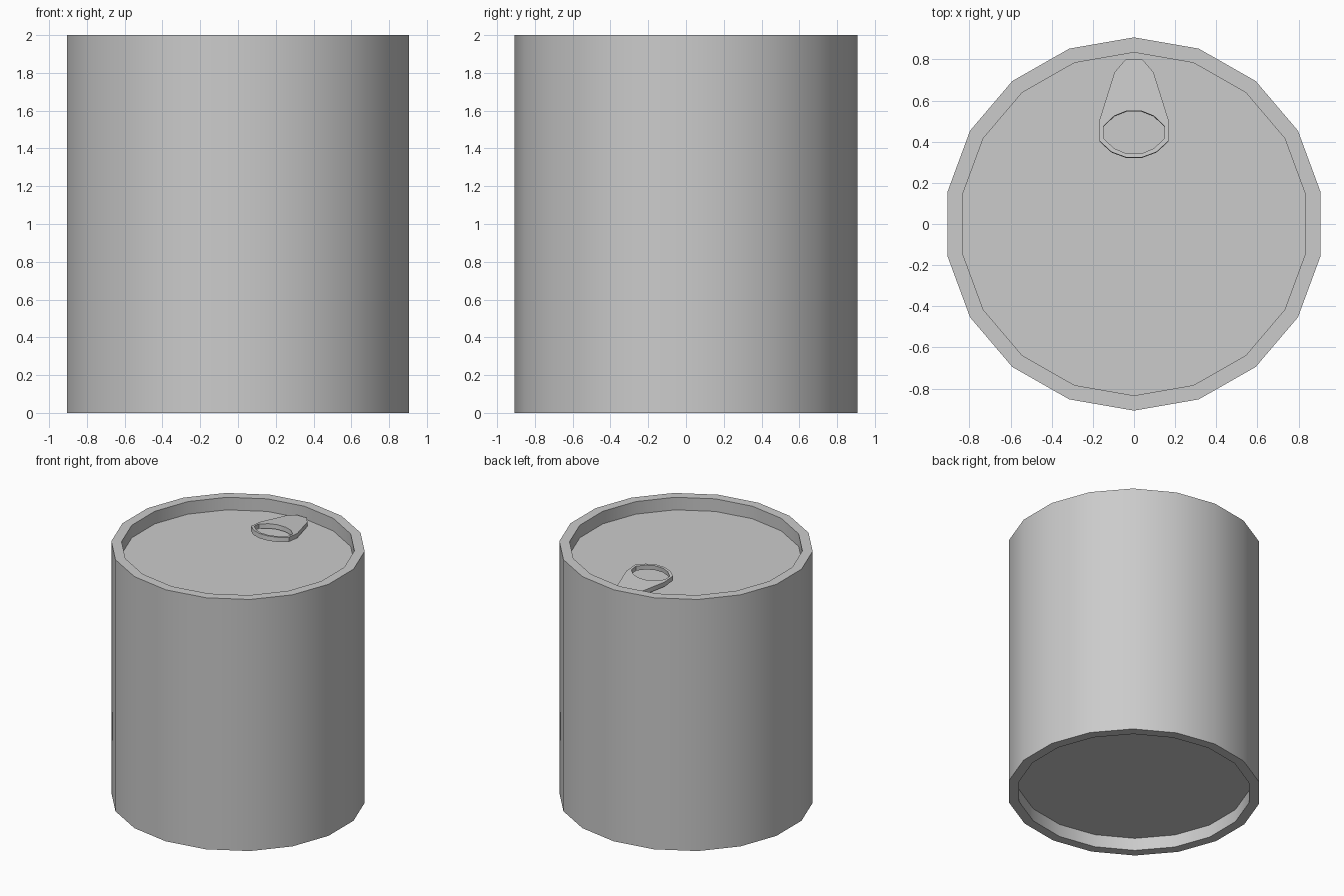
import bpy, bmesh
from math import sin, cos, radians

if "Cube" in bpy.data.objects:
    bpy.data.objects.remove(bpy.data.objects["Cube"])

SIDES = 18


def finish(name, bm, angle):
    bmesh.ops.recalc_face_normals(bm, faces=bm.faces[:])
    mesh = bpy.data.meshes.new(name)
    bm.to_mesh(mesh)
    bm.free()
    obj = bpy.data.objects.new(name, mesh)
    bpy.context.collection.objects.link(obj)
    bpy.ops.object.select_all(action='DESELECT')
    obj.select_set(True)
    bpy.context.view_layer.objects.active = obj
    bpy.ops.object.shade_smooth_by_angle(angle=radians(angle))
    return obj


def bridge(bm, a, b):
    n = len(a)
    for i in range(n):
        j = (i + 1) % n
        bm.faces.new((a[i], a[j], b[j], b[i]))


# can body: slightly oval 18-sided wall with recessed lid and base
bm = bmesh.new()
INNER = 0.919
profile = [(INNER, 0.1), (INNER, 0), (1, 0), (1, 2), (INNER, 2), (INNER, 1.9)]
rings = []
for scale, z in profile:
    ring = []
    for i in range(SIDES):
        a = radians(90 + 360 / SIDES * i)
        ring.append(bm.verts.new((0.92 * scale * cos(a), 0.907 * scale * sin(a), z)))
    rings.append(ring)
for a, b in zip(rings, rings[1:]):
    bridge(bm, a, b)
bm.faces.new(rings[0])
bm.faces.new(rings[-1])
finish("can_body", bm, 35)

# pull tab: tapered ring plate, its open end tilted up
outer = [(0.041, 0.80), (0.095, 0.737), (0.167, 0.508),
         (0.167, 0.403), (0.109, 0.35), (0.036, 0.323)]
hole = [(0.037, 0.549), (0.097, 0.525), (0.148, 0.475),
        (0.148, 0.416), (0.097, 0.368), (0.036, 0.342)]
TILT, THICK = 0.075, 0.036
bm = bmesh.new()


def tab_loop(half, depth):
    pts = half + [(-x, y) for x, y in reversed(half)]
    return [bm.verts.new((x, y - depth * TILT, 1.992 - TILT * y - depth))
            for x, y in pts]


loops = [tab_loop(outer, 0), tab_loop(hole, 0),
         tab_loop(hole, THICK), tab_loop(outer, THICK)]
for i in range(4):
    bridge(bm, loops[i], loops[(i + 1) % 4])
finish("pull_tab", bm, 25)
